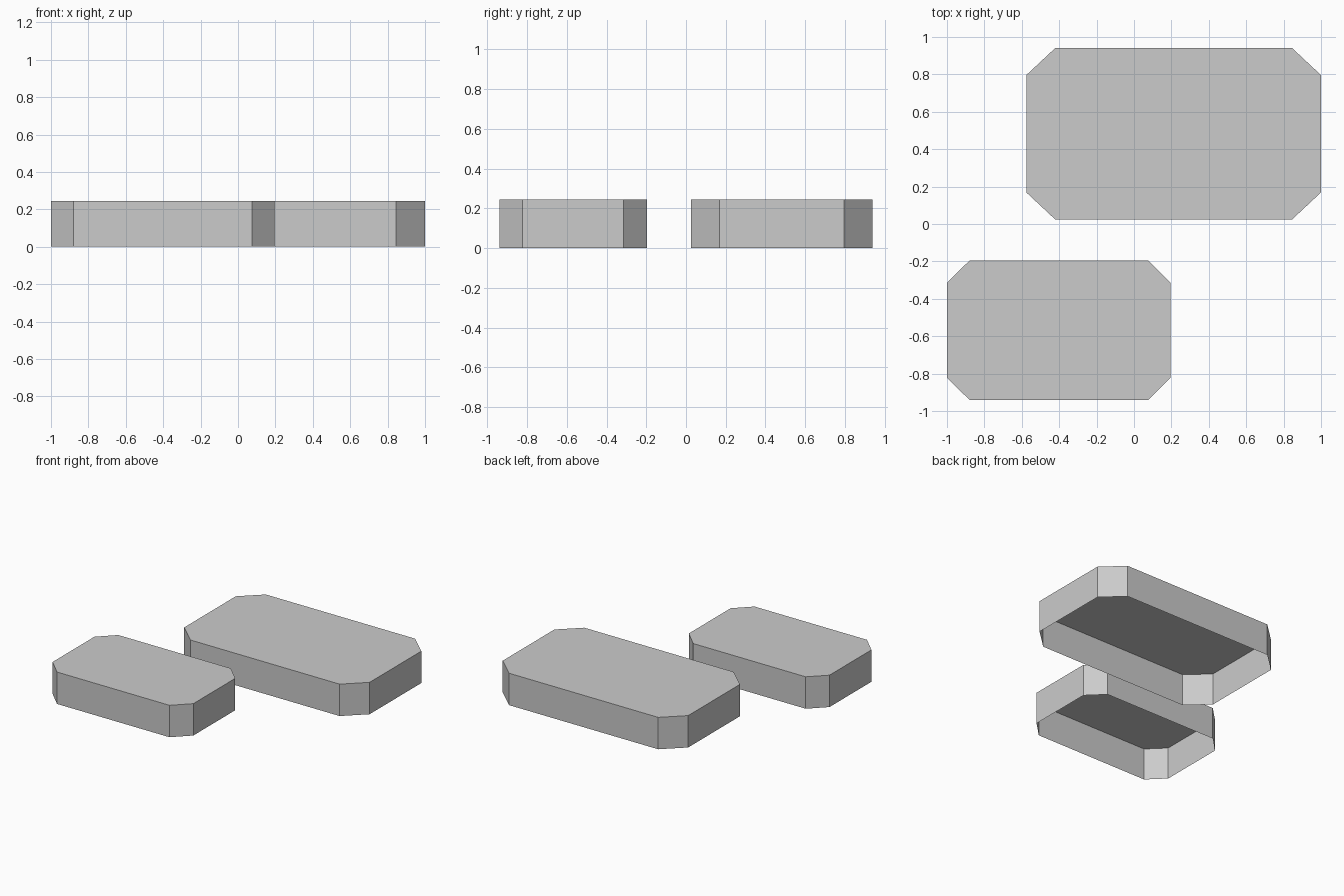
import bpy
import bmesh

cube = bpy.data.objects.get("Cube")
if cube:
    bpy.data.objects.remove(cube, do_unlink=True)

HEIGHT = 0.245

grey = bpy.data.materials.new("light_grey")
grey.use_nodes = True
colour = (0.6, 0.6, 0.6, 1)
grey.diffuse_color = colour
grey.node_tree.nodes["Principled BSDF"].inputs["Base Color"].default_value = colour


def open_slab(name, x0, x1, y0, y1, cut_x, cut_y):
    """Hollow slab with clipped corners: a top and thin walls, open below."""
    outline = [
        (x0 + cut_x, y0), (x1 - cut_x, y0), (x1, y0 + cut_y), (x1, y1 - cut_y),
        (x1 - cut_x, y1), (x0 + cut_x, y1), (x0, y1 - cut_y), (x0, y0 + cut_y),
    ]
    bm = bmesh.new()
    lid = bm.faces.new([bm.verts.new((x, y, HEIGHT)) for x, y in outline])
    # Walls pulled down from the rim of the lid
    walls = bmesh.ops.extrude_edge_only(bm, edges=lid.edges[:])
    rim = [v for v in walls["geom"] if isinstance(v, bmesh.types.BMVert)]
    bmesh.ops.translate(bm, verts=rim, vec=(0, 0, -HEIGHT))
    bmesh.ops.recalc_face_normals(bm, faces=bm.faces[:])
    bm.normal_update()
    if lid.normal.z < 0:
        bmesh.ops.reverse_faces(bm, faces=bm.faces[:])
    mesh = bpy.data.meshes.new(name)
    bm.to_mesh(mesh)
    bm.free()
    mesh.materials.append(grey)
    bpy.context.collection.objects.link(bpy.data.objects.new(name, mesh))


open_slab("large_slab", -0.576, 1.0, 0.025, 0.94, 0.154, 0.144)
open_slab("small_slab", -1.0, 0.196, -0.94, -0.196, 0.12, 0.118)
